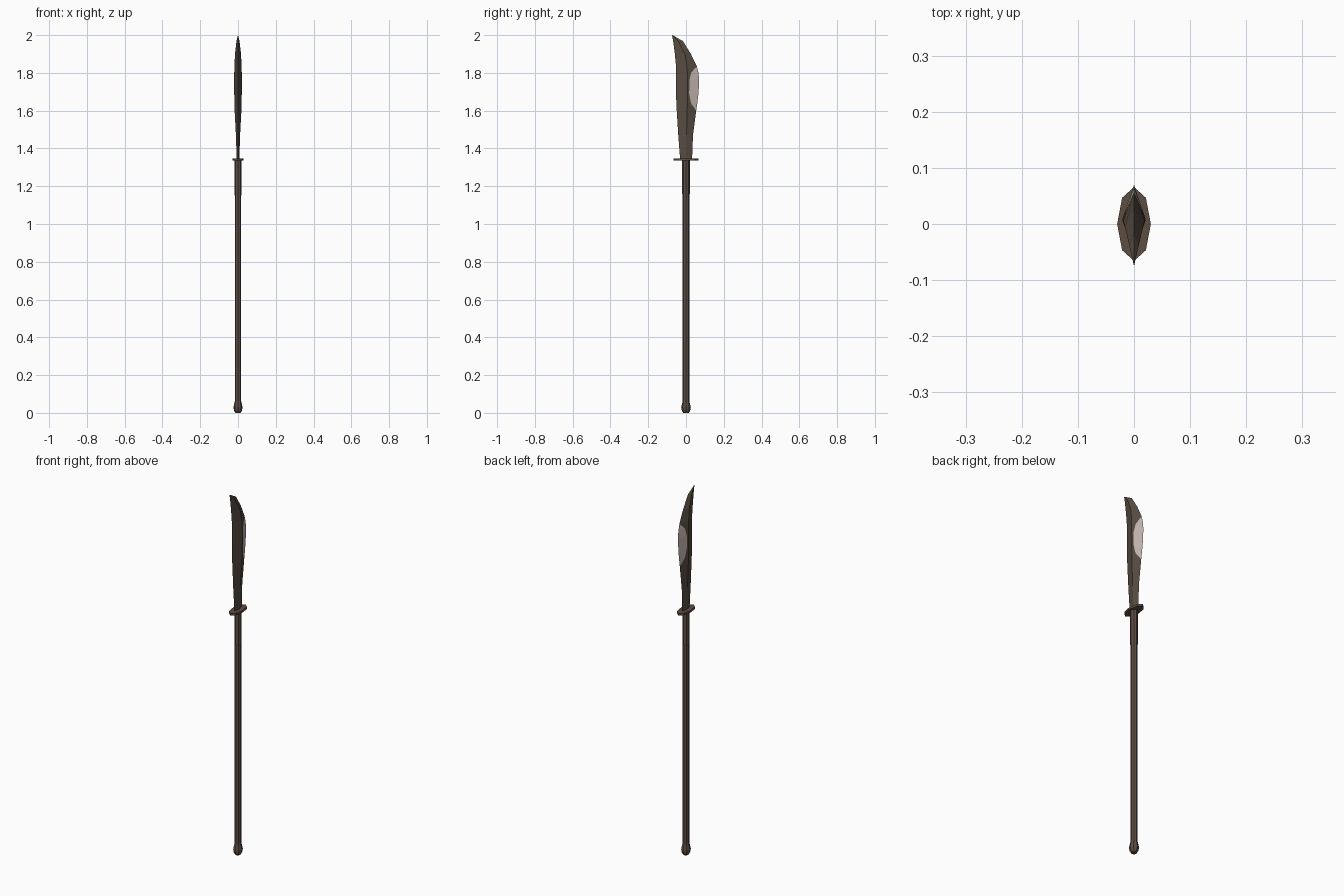
import bpy, bmesh, math

if "Cube" in bpy.data.objects:
    bpy.data.objects.remove(bpy.data.objects["Cube"])


def material(name, rgb):
    m = bpy.data.materials.new(name)
    m.diffuse_color = (*rgb, 1)
    m.use_nodes = True
    m.node_tree.nodes["Principled BSDF"].inputs["Base Color"].default_value = m.diffuse_color
    return m


WOOD = material("dark brown wood", (0.11, 0.075, 0.055))
IRON = material("dark bronze", (0.095, 0.073, 0.054))
STEEL = material("pale steel", (0.56, 0.48, 0.44))


def finish(name, bm, mats):
    bmesh.ops.remove_doubles(bm, verts=bm.verts, dist=1e-5)
    bmesh.ops.recalc_face_normals(bm, faces=bm.faces)
    mesh = bpy.data.meshes.new(name)
    bm.to_mesh(mesh)
    bm.free()
    for m in mats:
        mesh.materials.append(m)
    ob = bpy.data.objects.new(name, mesh)
    bpy.context.collection.objects.link(ob)
    return ob


def loft(name, rings, mats, rule=None):
    """Skin a stack of equal-length rings and cap both ends."""
    bm = bmesh.new()
    loops = [[bm.verts.new(p) for p in r] for r in rings]
    n = len(loops[0])
    for i, (a, b) in enumerate(zip(loops, loops[1:])):
        for k in range(n):
            f = bm.faces.new((a[k], a[(k + 1) % n], b[(k + 1) % n], b[k]))
            f.material_index = rule(i, k) if rule else 0
    bm.faces.new(loops[0][::-1])
    bm.faces.new(loops[-1])
    return finish(name, bm, mats)


def octagon(rx, ry, z):
    return [(rx * math.cos(k * math.pi / 4), ry * math.sin(k * math.pi / 4), z)
            for k in range(8)]


# Pole, with a slightly thicker upper grip
loft("pole", [octagon(0.017, 0.018, 0.055), octagon(0.017, 0.019, 1.15),
              octagon(0.018, 0.020, 1.16), octagon(0.018, 0.020, 1.338)], [WOOD])

# Rounded butt cap
loft("butt_cap", [octagon(r, r * 1.05, z) for r, z in
                  ((0.014, 0), (0.021, 0.012), (0.024, 0.03), (0.017, 0.062))], [WOOD])

# Flat oval guard
loft("guard", [octagon(0.03, 0.066, z) for z in (1.335, 1.346)], [WOOD])

# Blade rows: z, back y, ridge y, front y, half thickness, inner y of bright patch
rows = [
    (1.340, -0.031, 0.002, 0.032, 0.007, None),
    (1.470, -0.041, 0.003, 0.037, 0.011, None),
    (1.600, -0.049, 0.006, 0.054, 0.018, None),
    (1.640, -0.051, 0.007, 0.060, 0.019, 0.026),
    (1.690, -0.053, 0.008, 0.066, 0.020, 0.017),
    (1.760, -0.054, 0.008, 0.070, 0.021, 0.018),
    (1.800, -0.053, 0.007, 0.066, 0.020, 0.027),
    (1.835, -0.053, 0.005, 0.057, 0.019, None),
    (1.900, -0.059, -0.006, 0.026, 0.016, None),
    (1.968, -0.068, -0.040, -0.016, 0.008, None),
    (1.985, -0.071, -0.058, -0.045, 0.004, None),
    (2.000, -0.074, -0.0735, -0.073, 0.0003, None),
]


def blade_ring(z, back, ridge, front, t, inner):
    inner = front - 0.0005 if inner is None else inner
    x = t * (front - inner) / (front - ridge)
    return [(0, back, z), (t, ridge, z), (x, inner, z),
            (0, front, z), (-x, inner, z), (-t, ridge, z)]


# Faces beside the cutting edge, in the patch's height range, are bright
loft("blade", [blade_ring(*r) for r in rows], [IRON, STEEL],
     lambda i, k: int(k in (2, 3) and 2 <= i <= 6))
